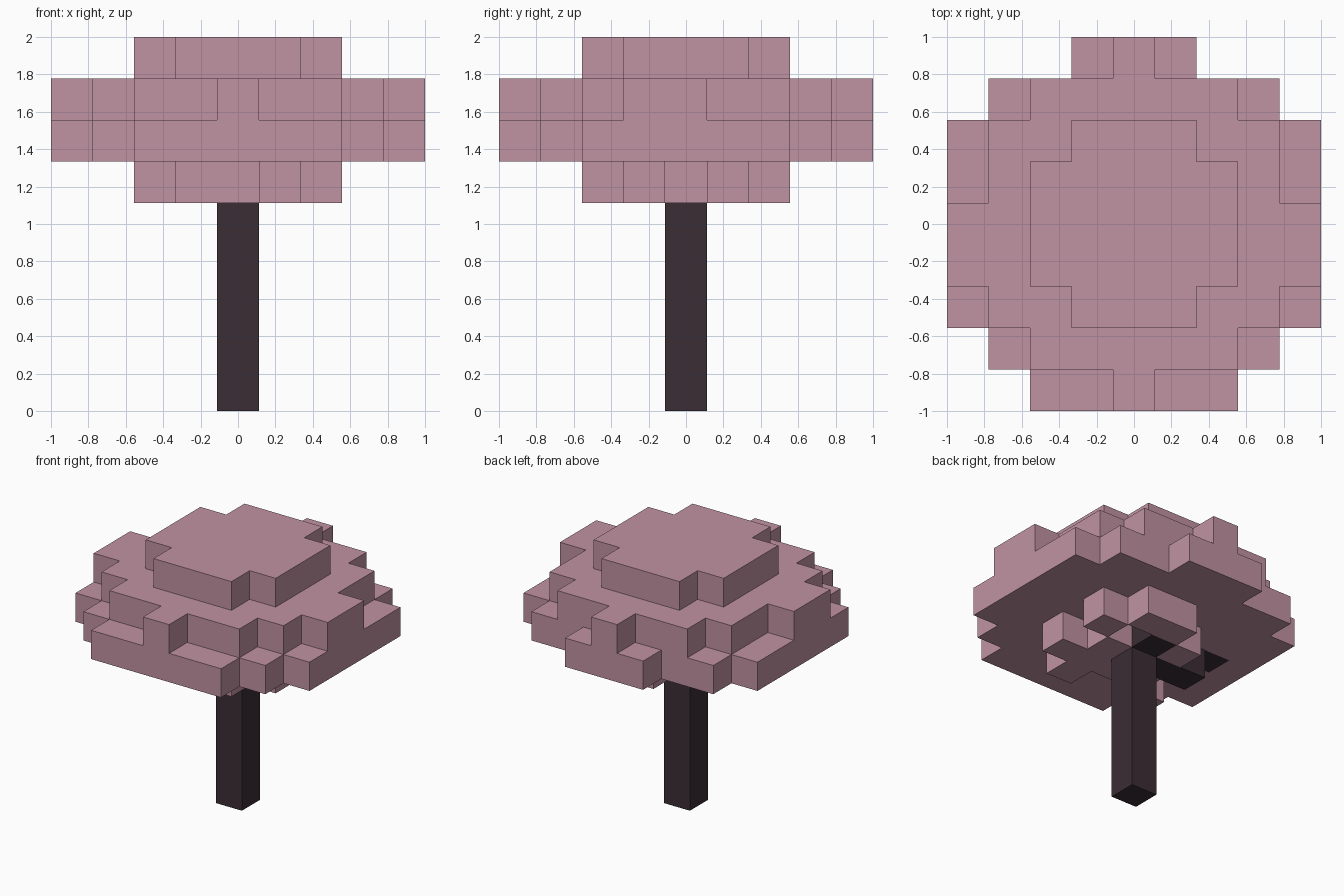
import bpy, bmesh
from mathutils import Vector

if "Cube" in bpy.data.objects:
    bpy.data.objects.remove(bpy.data.objects["Cube"], do_unlink=True)

U = 2 / 9  # edge length of one block


def material(name, rgb):
    mat = bpy.data.materials.new(name)
    mat.use_nodes = True
    color = (*rgb, 1)
    mat.diffuse_color = color
    bsdf = next(n for n in mat.node_tree.nodes if n.type == 'BSDF_PRINCIPLED')
    bsdf.inputs["Base Color"].default_value = color
    bsdf.inputs["Roughness"].default_value = 0.9
    return mat


def layer(spans, z):
    """Blocks of one layer: row y -> half width of a centred span."""
    return {(x, y, z) for y, half in spans.items() for x in range(-half, half + 1)}


def pattern(rows, mark, z):
    """Blocks of one layer drawn as text, back row first."""
    return {(c - 2, 2 - r, z) for r, row in enumerate(rows)
            for c, char in enumerate(row) if char == mark}


def build(name, cells, solid, mat):
    """Mesh of the block faces that are not covered by another block."""
    bm = bmesh.new()
    for cell in sorted(cells):
        center = Vector(cell) + Vector((0, 0, 0.5))
        for axis in range(3):
            for sign in (-1, 1):
                n = Vector((0, 0, 0))
                n[axis] = sign
                if tuple(int(a + b) for a, b in zip(cell, n)) in solid:
                    continue
                a = Vector((0, 0, 0))
                a[(axis + 1) % 3] = 0.5
                b = n.cross(a)
                mid = center + n / 2
                bm.faces.new([bm.verts.new((mid + o) * U)
                              for o in (-a - b, a - b, a + b, b - a)])
    bmesh.ops.remove_doubles(bm, verts=bm.verts, dist=0.001)
    # Join coplanar block faces into clean panels
    bmesh.ops.dissolve_limit(bm, angle_limit=0.01, verts=bm.verts, edges=bm.edges)
    mesh = bpy.data.meshes.new(name)
    bm.to_mesh(mesh)
    bm.free()
    mesh.materials.append(mat)
    obj = bpy.data.objects.new(name, mesh)
    bpy.context.collection.objects.link(obj)


pink = material("blossom pink", (0.527, 0.288, 0.361))
bark = material("dark bark", (0.044, 0.026, 0.036))

# Ragged underside of the crown: L leaves, B branches
under = ["..LL.",
         ".LB.L",
         "BBBL.",
         ".LLLL",
         "L..L."]

trunk = {(0, 0, z) for z in range(5)}
branches = pattern(under, "B", 5) | {(-3, 0, 6)}

# Crown layers from the bottom up
crown = {
    "lower_leaves": pattern(under, "L", 5),
    "wide_leaves": layer({4: 1, 3: 3, 2: 4, 1: 4, 0: 4, -1: 4, -2: 4, -3: 3, -4: 2}, 6) - branches,
    "upper_leaves": layer({4: 0, 3: 2, 2: 3, 1: 3, 0: 4, -1: 4, -2: 3, -3: 2, -4: 0}, 7),
    "top_leaves": layer({2: 1, 1: 2, 0: 2, -1: 2, -2: 1}, 8),
}

solid = trunk.union(branches, *crown.values())
build("trunk", trunk, solid, bark)
build("branches", branches, solid, bark)
for part, cells in crown.items():
    build(part, cells, solid, pink)
